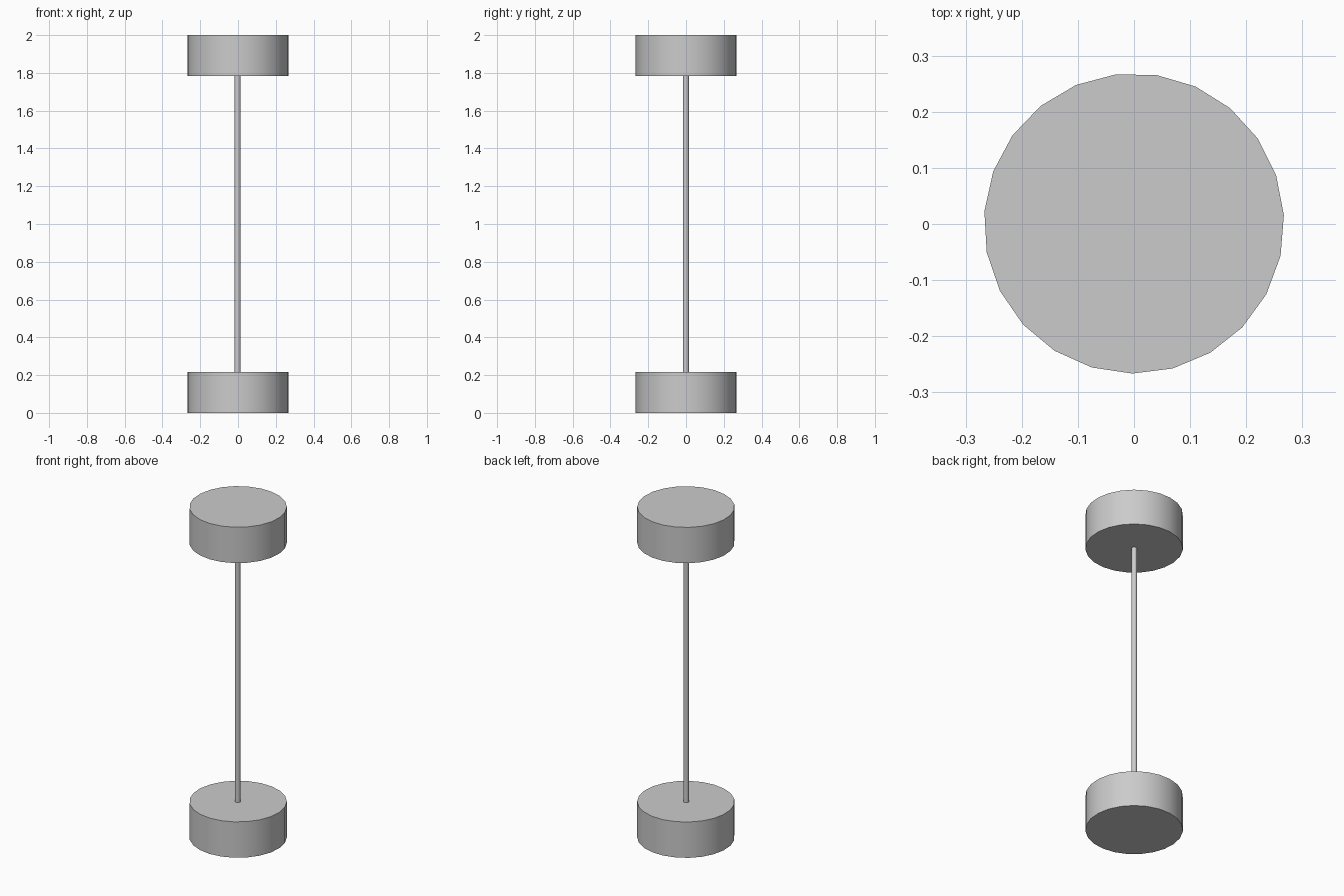
import bpy
import math

cube = bpy.data.objects.get("Cube")
if cube:
    bpy.data.objects.remove(cube, do_unlink=True)

grey = bpy.data.materials.new("plain_grey")
grey.use_nodes = True
grey.diffuse_color = (0.6, 0.6, 0.6, 1)
grey.node_tree.nodes["Principled BSDF"].inputs["Base Color"].default_value = (0.6, 0.6, 0.6, 1)


def cylinder(name, radius, bottom, top, sides, x=0, y=0, turn=0):
    bpy.ops.mesh.primitive_cylinder_add(
        vertices=sides, radius=radius, depth=top - bottom,
        location=(x, y, (bottom + top) / 2), rotation=(0, 0, math.radians(turn)))
    part = bpy.context.object
    part.name = name
    part.data.materials.append(grey)
    bpy.ops.object.shade_smooth_by_angle(angle=math.radians(35))
    return part


# Matching end discs; the first rim vertex sits just past +x
SIDES = 23
DISC_HEIGHT = 0.217
for name, bottom in (("bottom_disc", 0), ("top_disc", 2 - DISC_HEIGHT)):
    cylinder(name, 0.2675, bottom, bottom + DISC_HEIGHT, SIDES, y=0.001, turn=3.2 - 90)

# Thin rod joining the discs
cylinder("connecting_rod", 0.016, DISC_HEIGHT, 2 - DISC_HEIGHT, 12, x=-0.002)
